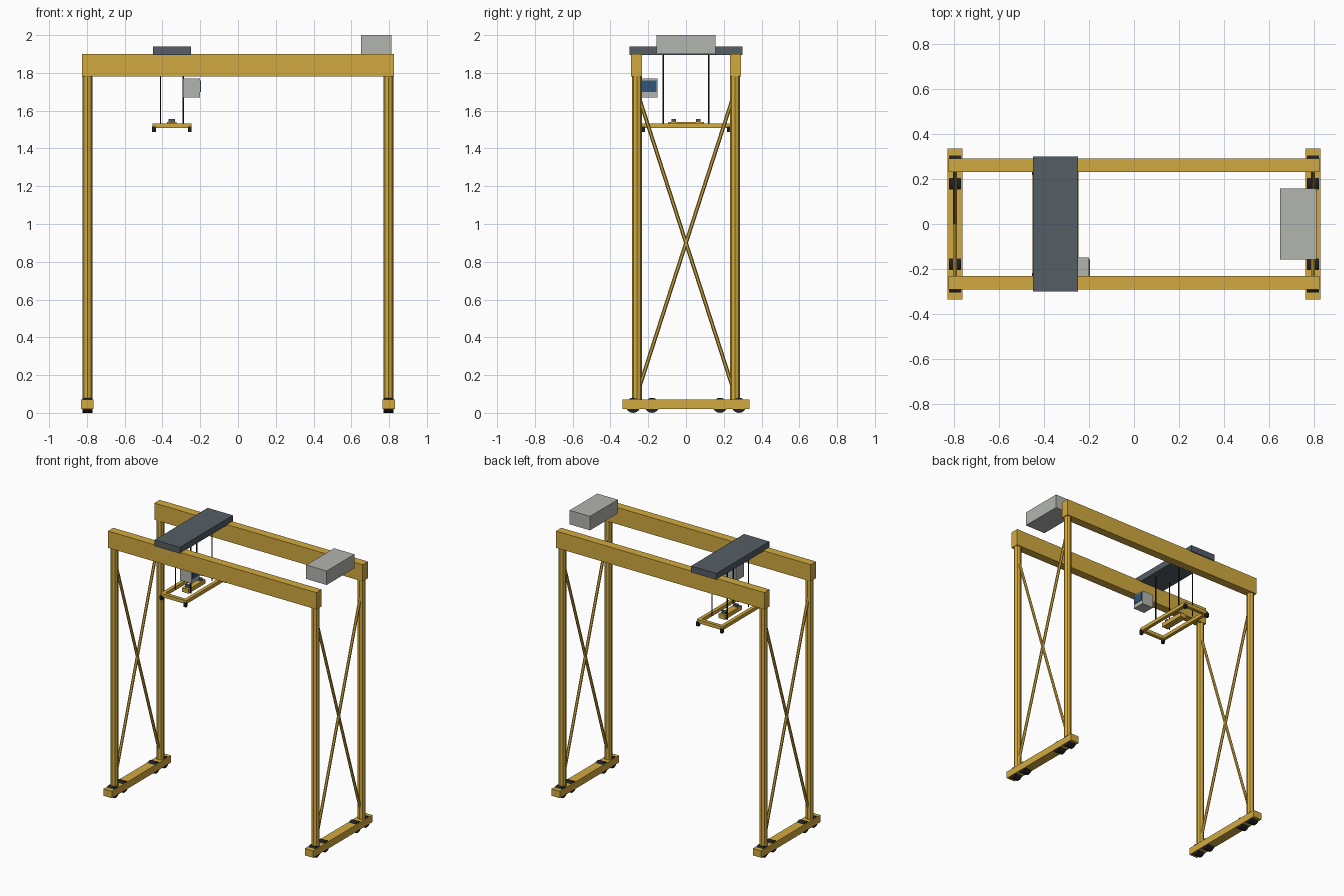
import bpy, math
from mathutils import Vector

if "Cube" in bpy.data.objects:
    bpy.data.objects.remove(bpy.data.objects["Cube"])


def mat(name, rgb):
    m = bpy.data.materials.new(name)
    m.diffuse_color = (*rgb, 1)
    m.use_nodes = True
    m.node_tree.nodes["Principled BSDF"].inputs["Base Color"].default_value = m.diffuse_color
    return m


OCHRE = mat("ochre_paint", (0.64, 0.40, 0.05))
SLATE = mat("slate_steel", (0.09, 0.11, 0.13))
GREY = mat("light_grey", (0.45, 0.46, 0.43))
BLACK = mat("black_steel", (0.015, 0.015, 0.018))
GLASS = mat("blue_glass", (0.03, 0.09, 0.2))


def finish(name, m):
    o = bpy.context.object
    o.name = name
    o.data.materials.append(m)
    return o


def box(name, lo, hi, m):
    bpy.ops.mesh.primitive_cube_add(size=1, location=[(a + b) / 2 for a, b in zip(lo, hi)])
    o = finish(name, m)
    o.scale = [b - a for a, b in zip(lo, hi)]
    return o


def block(name, c, s, m):
    return box(name, [p - d / 2 for p, d in zip(c, s)], [p + d / 2 for p, d in zip(c, s)], m)


def rod(name, a, b, r, m, sides=8):
    a, b = Vector(a), Vector(b)
    bpy.ops.mesh.primitive_cylinder_add(vertices=sides, radius=r, depth=(b - a).length, location=(a + b) / 2)
    o = finish(name, m)
    o.rotation_euler = (b - a).to_track_quat('Z', 'Y').to_euler()
    return o


# portal frame: girders, sill beams, legs, cross braces, wheels
for s in (-1, 1):
    block("main_girder", (0, s * 0.262, 1.84), (1.65, 0.06, 0.12), OCHRE)
    x = s * 0.797
    block("sill_beam", (x, 0, 0.045), (0.066, 0.67, 0.05), OCHRE)
    for t in (-1, 1):
        rod("leg", (x, t * 0.26, 0.06), (x, t * 0.26, 1.79), 0.026, OCHRE, 8)
        rod("cross_brace", (x, -t * 0.255, 0.11), (x, t * 0.255, 1.69), 0.01, OCHRE, 6)
        for y in (0.18, 0.28):
            rod("wheel", (x - 0.027, t * y, 0.04), (x + 0.027, t * y, 0.04), 0.04, BLACK, 16)

# machinery house and trolley
box("machinery_house", (0.65, -0.157, 1.9), (0.812, 0.157, 2.0), GREY)
box("trolley", (-0.45, -0.3, 1.895), (-0.25, 0.3, 1.94), SLATE)

# operator cab with window
box("operator_cab", (-0.29, -0.24, 1.67), (-0.20, -0.15, 1.77), GREY)
box("cab_window", (-0.205, -0.233, 1.70), (-0.196, -0.157, 1.76), GLASS)

# spreader frame, corner locks, hoist cables
cx = -0.35
for s in (-1, 1):
    block("spreader_long_beam", (cx + s * 0.09, 0, 1.52), (0.025, 0.46, 0.025), OCHRE)
    block("spreader_end_beam", (cx, s * 0.22, 1.52), (0.2, 0.025, 0.025), OCHRE)
    block("headblock_sheave", (cx, s * 0.065, 1.547), (0.035, 0.022, 0.018), SLATE)
    for t in (-1, 1):
        block("corner_lock", (cx + s * 0.094, t * 0.228, 1.502), (0.02, 0.02, 0.03), BLACK)
        rod("hoist_cable", (cx + s * 0.06, t * 0.12, 1.53), (cx + s * 0.06, t * 0.12, 1.9), 0.004, BLACK, 6)
block("spreader_headblock", (cx, 0, 1.525), (0.05, 0.19, 0.03), OCHRE)
